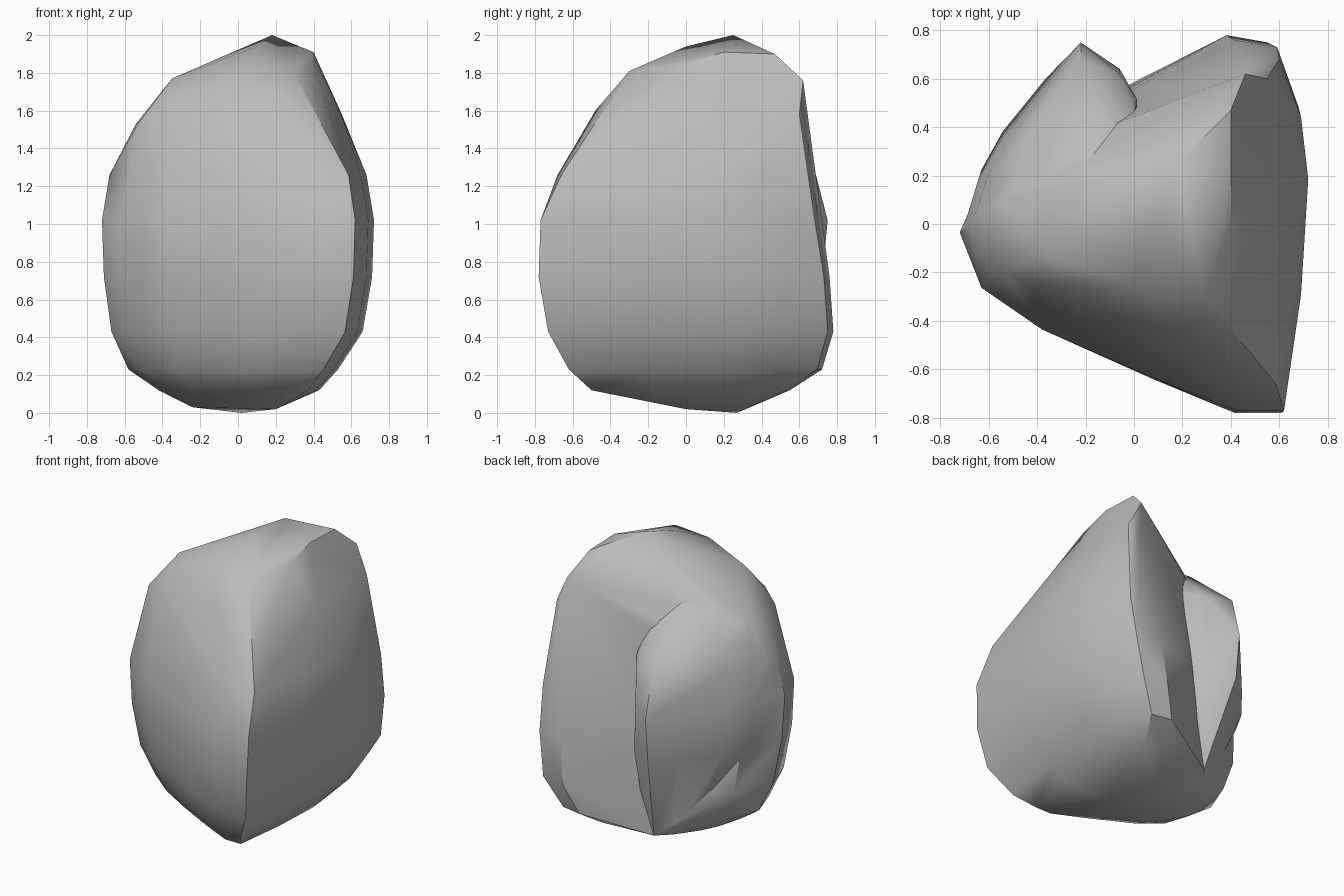
import bpy
import bmesh

# Remove the default object
default = bpy.data.objects.get("Cube")
if default:
    bpy.data.objects.remove(default, do_unlink=True)

# One plain stone colour
stone = bpy.data.materials.new("grey_stone")
stone.use_nodes = True
grey = (0.5, 0.5, 0.5, 1)
stone.diffuse_color = grey
shader = next(n for n in stone.node_tree.nodes if n.type == "BSDF_PRINCIPLED")
shader.inputs["Base Color"].default_value = grey

# Plan outlines at the widest height: main slab and the rear shoulder
BODY_PLAN = [(.6, .75), (.42, .78), (.03, .53), (-.6, .27), (-.72, 0),
             (-.63, -.24), (-.38, -.42), (.08, -.63), (.42, -.77),
             (.62, -.77), (.69, -.27), (.72, .23), (.69, .5)]
SHOULDER_PLAN = [(.02, .5), (-.06, .66), (-.22, .74), (-.37, .62),
                 (-.55, .4), (-.64, .24), (-.71, 0), (-.2, -.1)]

# Height, then the limits of the plan in x and y at that height
LEVELS = [(.12, -.42, .43, -.5, .55), (.23, -.58, .53, -.62, .72),
          (.43, -.67, .66, -.73, .78), (.72, -.71, .71, -.78, .76),
          (1.02, -.72, .72, -.77, .71), (1.26, -.68, .68, -.66, .66)]

# Loose points that finish the underside, crown and shoulder top
UNDERSIDE = [(.02, .27, 0), (-.24, 0, .03), (.2, 0, .02), (0, -.05, .04)]
CROWN = [(.18, .25, 2), (.4, .47, 1.9), (.4, .2, 1.91), (.1, 0, 1.94),
         (.46, .62, 1.76), (.4, 0, 1.85), (.29, -.3, 1.81), (-.2, 0, 1.82),
         (-.35, -.13, 1.77), (0, -.25, 1.82), (-.2, .2, 1.71),
         (.21, .47, 1.62), (.55, .6, 1.58), (.55, .05, 1.57),
         (.41, -.25, 1.58), (.22, -.48, 1.6), (.42, -.57, 1.4),
         (.42, -.68, 1.26), (-.42, -.25, 1.6), (-.53, -.2, 1.53),
         (-.54, .1, 1.53)]
SHOULDER_TOP = [(-.22, .68, 1.29), (-.06, .62, 1.29), (.01, .52, 1.32),
                (-.46, .33, 1.45), (-.2, .3, 1.62), (-.02, .28, 1.62),
                (-.53, .05, 1.53), (-.33, .05, 1.66), (-.22, .75, 1.02)]


def at_level(plan, level):
    """Fit a plan outline to the limits of one height."""
    z, left, right, front, back = level
    points = []
    for x, y in plan:
        across = (x + .72) / 1.44
        along = (y + .77) / 1.55
        points.append((left + across * (right - left),
                       front + along * (back - front), z))
    return points


def hull_object(name, points):
    """Wrap a convex skin around the points."""
    bm = bmesh.new()
    for point in points:
        bm.verts.new(point)
    bmesh.ops.convex_hull(bm, input=bm.verts[:])
    loose = [v for v in bm.verts if not v.link_faces]
    bmesh.ops.delete(bm, geom=loose, context="VERTS")
    bmesh.ops.recalc_face_normals(bm, faces=bm.faces[:])
    mesh = bpy.data.meshes.new(name)
    bm.to_mesh(mesh)
    bm.free()
    mesh.materials.append(stone)
    obj = bpy.data.objects.new(name, mesh)
    bpy.context.collection.objects.link(obj)
    return obj


# Main slab: the foot spans the shoulder too, so the rear groove closes there
body_points = UNDERSIDE + CROWN + at_level(SHOULDER_PLAN, LEVELS[0])
for level in LEVELS:
    body_points += at_level(BODY_PLAN, level)
rock = hull_object("rock", body_points)

# Rear shoulder, separated from the slab by the groove and tapering to the foot
shoulder_points = SHOULDER_TOP + at_level(SHOULDER_PLAN, LEVELS[0])
for level in LEVELS[3:]:
    shoulder_points += at_level(SHOULDER_PLAN, level)
shoulder = hull_object("rock_shoulder", shoulder_points)

# Merge both into a single boulder
bpy.ops.object.select_all(action="DESELECT")
rock.select_set(True)
bpy.context.view_layer.objects.active = rock
union = rock.modifiers.new("merge_shoulder", "BOOLEAN")
union.operation = "UNION"
union.solver = "EXACT"
union.object = shoulder
bpy.ops.object.modifier_apply(modifier=union.name)
bpy.data.objects.remove(shoulder, do_unlink=True)

# Soft shading with crisp ridges
bpy.ops.object.shade_smooth_by_angle(angle=.6)
